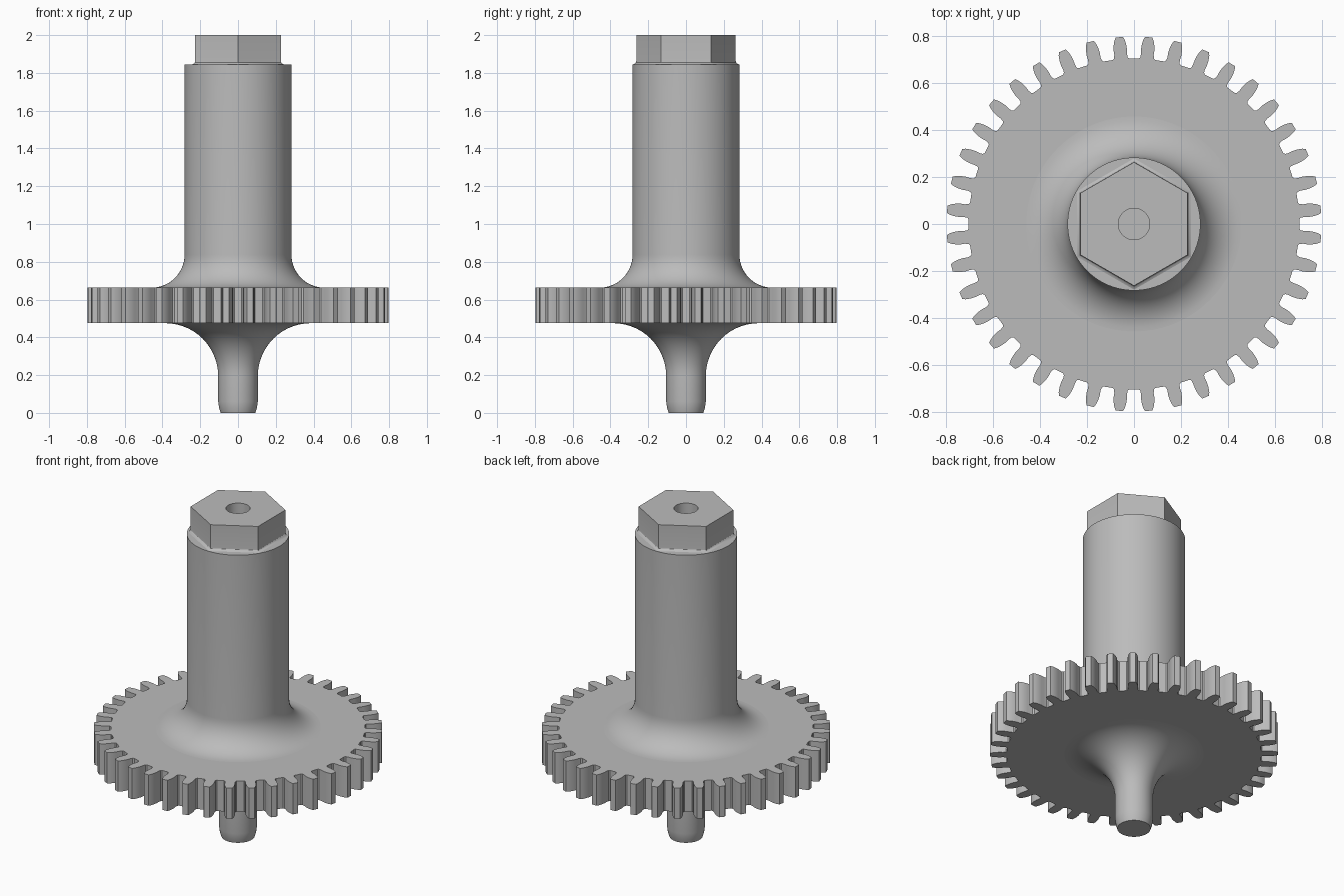
import bpy, bmesh
from math import sin, cos, pi, radians

if "Cube" in bpy.data.objects:
    bpy.data.objects.remove(bpy.data.objects["Cube"], do_unlink=True)

GREY = (0.5, 0.5, 0.5, 1)
steel = bpy.data.materials.new("grey_steel")
steel.use_nodes = True
steel.diffuse_color = GREY
steel.node_tree.nodes["Principled BSDF"].inputs["Base Color"].default_value = GREY

SEG = 96
GEAR_LOW, GEAR_TOP = 0.475, 0.663
COLLAR, BORE = 1.845, 0.067


def finish(name, bm):
    bmesh.ops.recalc_face_normals(bm, faces=bm.faces)
    mesh = bpy.data.meshes.new(name)
    bm.to_mesh(mesh)
    bm.free()
    obj = bpy.data.objects.new(name, mesh)
    bpy.context.collection.objects.link(obj)
    mesh.materials.append(steel)
    bpy.ops.object.select_all(action='DESELECT')
    obj.select_set(True)
    bpy.context.view_layer.objects.active = obj
    bpy.ops.object.shade_smooth_by_angle(angle=radians(28))
    return obj


def ring(bm, count, radius, z):
    """Closed loop of edges with one corner on the y axis."""
    verts = [bm.verts.new((radius * sin(2 * pi * i / count),
                           radius * cos(2 * pi * i / count), z)) for i in range(count)]
    return verts, [bm.edges.new((verts[i - 1], verts[i])) for i in range(count)]


def skin(bm, loops):
    for (a, _), (b, _) in zip(loops, loops[1:]):
        for i in range(len(a)):
            bm.faces.new((a[i - 1], a[i], b[i], b[i - 1]))


def lathe(name, profile, cap_first=False, cap_last=False):
    bm = bmesh.new()
    loops = [ring(bm, SEG, r, z) for r, z in profile]
    skin(bm, loops)
    if cap_first:
        bm.faces.new(loops[0][0])
    if cap_last:
        bm.faces.new(loops[-1][0])
    return finish(name, bm)


def fillet(cr, cz, rad, start, end, steps=14):
    angles = [radians(start + (end - start) * i / steps) for i in range(steps + 1)]
    return [(cr + rad * cos(a), cz + rad * sin(a)) for a in angles]


# Gear wheel: one tooth flank, mirrored and repeated
TEETH = 40
flank = [(0.704, 2.9), (0.71, 2.35), (0.725, 2.15), (0.745, 2.2),
         (0.765, 2.0), (0.785, 1.6), (0.798, 1.15)]
tooth = [(r, -a) for r, a in flank] + [(r, a) for r, a in reversed(flank)]
bm = bmesh.new()
outline = []
for t in range(TEETH):
    for r, a in tooth:
        ang = radians(360 / TEETH * (t + 0.5) + a)
        outline.append(bm.verts.new((r * cos(ang), r * sin(ang), GEAR_LOW)))
base = bm.faces.new(outline)
top = bmesh.ops.extrude_face_region(bm, geom=[base], use_keep_orig=True)["geom"]
for v in top:
    if isinstance(v, bmesh.types.BMVert):
        v.co.z = GEAR_TOP
finish("gear_wheel", bm)

# Upper shaft with root fillet, collar face and blind bore
R = 0.175
lathe("upper_shaft",
      [(0.283 + R, GEAR_TOP - 0.01)]
      + fillet(0.283 + R, GEAR_TOP + R, R, 270, 180)
      + [(0.283, COLLAR), (BORE, COLLAR), (BORE, COLLAR - 0.15)],
      cap_last=True)

# Lower pin with rounded tip and large root fillet
R = 0.28
lathe("lower_pin",
      [(0.092, 0), (0.1, 0.025), (0.105, 0.06)]
      + fillet(0.105 + R, GEAR_LOW - R, R, 180, 90)
      + [(0.105 + R, GEAR_LOW + 0.01)],
      cap_first=True)

# Hexagonal head with flared foot and bored top
bm = bmesh.new()
foot = [(0.242, COLLAR), (0.234, COLLAR + 0.004), (0.229, COLLAR + 0.011),
        (0.228, COLLAR + 0.02), (0.228, 2)]
hexes = [ring(bm, 6, r / cos(pi / 6), z) for r, z in foot]
bore = [ring(bm, SEG, BORE, z) for z in (2, COLLAR)]
skin(bm, hexes)
skin(bm, bore)
bmesh.ops.triangle_fill(bm, edges=hexes[-1][1] + bore[0][1], use_beauty=True)
finish("hex_head", bm)
